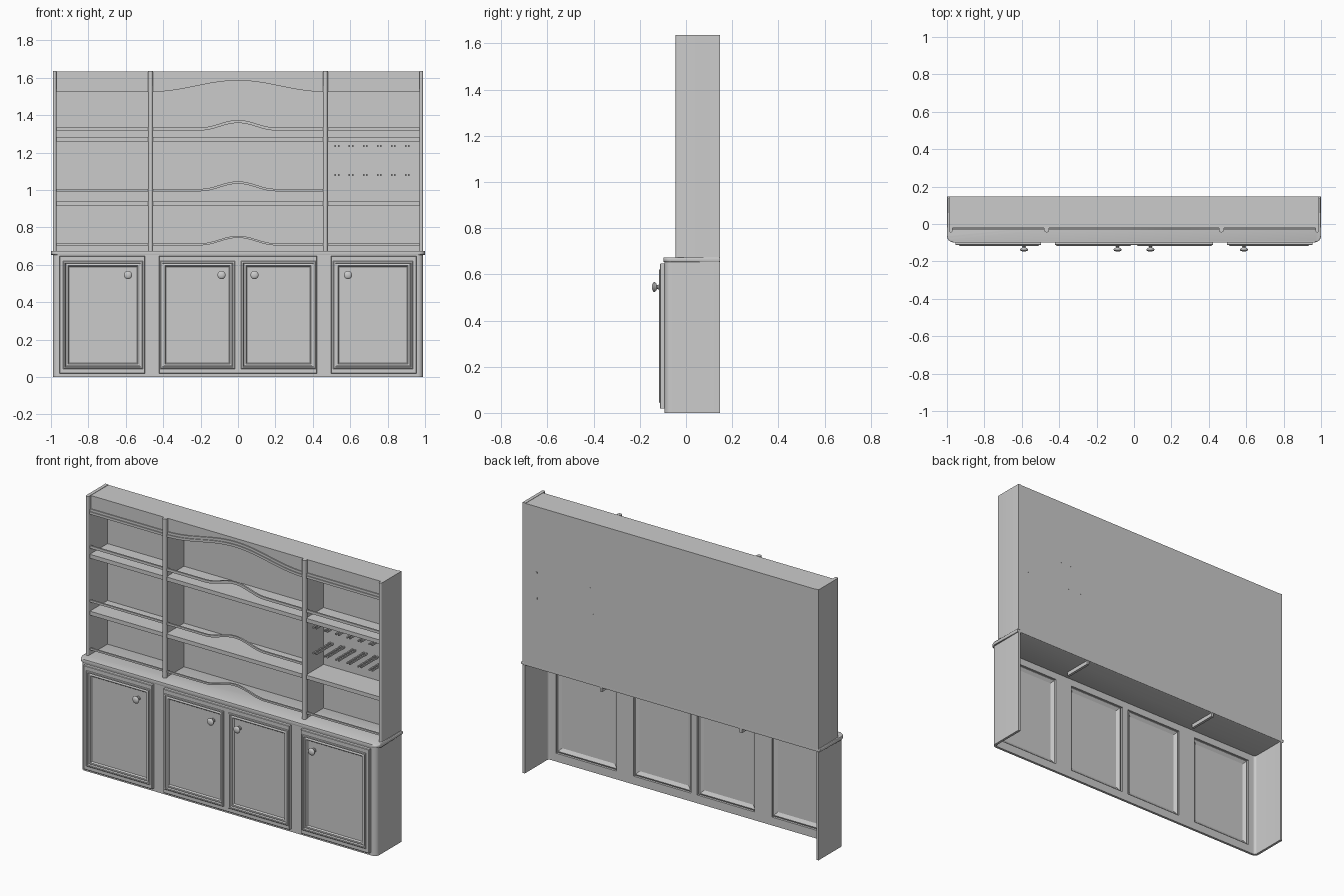
import bpy, bmesh, math

if "Cube" in bpy.data.objects:
    bpy.data.objects.remove(bpy.data.objects["Cube"])


def finish(name, bm, smooth=False):
    bmesh.ops.recalc_face_normals(bm, faces=bm.faces)
    me = bpy.data.meshes.new(name)
    bm.to_mesh(me)
    bm.free()
    ob = bpy.data.objects.new(name, me)
    bpy.context.collection.objects.link(ob)
    if smooth:
        bpy.ops.object.select_all(action='DESELECT')
        bpy.context.view_layer.objects.active = ob
        ob.select_set(True)
        bpy.ops.object.shade_smooth_by_angle(angle=math.radians(35))
    return ob


def prism(name, pts, axis, a, b, smooth=False, bevel=0):
    """Extrude a 2D outline: axis 'z' takes (x, y) points, axis 'y' takes (x, z)."""
    bm = bmesh.new()
    place = (lambda p, t: (p[0], p[1], t)) if axis == 'z' else (lambda p, t: (p[0], t, p[1]))
    lo = [bm.verts.new(place(p, a)) for p in pts]
    hi = [bm.verts.new(place(p, b)) for p in pts]
    n = len(pts)
    caps = [bm.faces.new(lo), bm.faces.new(hi)]
    for i in range(n):
        j = (i + 1) % n
        bm.faces.new((lo[i], lo[j], hi[j], hi[i]))
    if bevel:
        edges = [e for f in caps for e in f.edges]
        bmesh.ops.bevel(bm, geom=edges, offset=bevel, segments=3, profile=0.5, affect='EDGES')
    return finish(name, bm, smooth)


def box(name, x0, x1, y0, y1, z0, z1):
    return prism(name, [(x0, y0), (x1, y0), (x1, y1), (x0, y1)], 'z', z0, z1)


def ring(name, x0, x1, z0, z1, profile, closed):
    """Sweep an (inset, y) profile round a rectangle; open profiles get caps."""
    bm = bmesh.new()
    loops = []
    for d, y in profile:
        loops.append([bm.verts.new((x, y, z)) for x, z in
                      ((x0 + d, z0 + d), (x1 - d, z0 + d), (x1 - d, z1 - d), (x0 + d, z1 - d))])
    pairs = list(zip(loops, loops[1:])) + ([(loops[-1], loops[0])] if closed else [])
    for p, q in pairs:
        for i in range(4):
            j = (i + 1) % 4
            bm.faces.new((p[i], p[j], q[j], q[i]))
    if not closed:
        bm.faces.new(loops[0])
        bm.faces.new(loops[-1])
    return finish(name, bm)


def arc(cx, cy, r, a0, a1, n=8):
    return [(cx + r * math.cos(math.radians(a0 + (a1 - a0) * i / n)),
             cy + r * math.sin(math.radians(a0 + (a1 - a0) * i / n))) for i in range(n + 1)]


def arch(x, z, half, rise):
    return z + (rise * 0.5 * (1 + math.cos(math.pi * x / half)) if abs(x) < half else 0)


def strip(name, x0, x1, z, h, half, rise, y0, y1, n=48):
    """Band of height h whose edges follow the arch curve."""
    xs = [x0 + (x1 - x0) * i / n for i in range(n + 1)]
    low = [(x, arch(x, z, half, rise)) for x in xs]
    return prism(name, low + [(x, q + h) for x, q in reversed(low)], 'y', y0, y1, True)


BACK, FRONT = 0.147, -0.093
DIV, SIDE = 0.467, 0.98

# Base ends with rounded front corners, open at the back
for s in (-1, 1):
    pts = [(0.99, BACK)] + arc(0.96, FRONT + 0.03, 0.03, 0, -90)
    pts += [(0.925, FRONT), (0.925, FRONT + 0.015)]
    pts += arc(0.96, FRONT + 0.03, 0.015, -90, 0) + [(0.975, BACK)]
    prism('base_end', [(s * x, y) for x, y in pts], 'z', 0, 0.655, True)

# Face frame
box('bottom_rail', -0.93, 0.93, FRONT, FRONT + 0.015, 0, 0.05)
box('top_rail', -0.93, 0.93, FRONT, FRONT + 0.015, 0.61, 0.655)
for x0, x1 in ((-0.52, -0.405), (-0.02, 0.02), (0.405, 0.52)):
    box('stile', x0, x1, FRONT, FRONT + 0.015, 0.05, 0.61)

# Door surrounds
surround = [(0, FRONT), (0, -0.110), (0.003, -0.113), (0.026, -0.113), (0.026, FRONT)]
for x0, x1 in ((-0.955, -0.497), (-0.422, 0.422), (0.497, 0.955)):
    ring('door_surround', x0, x1, 0.018, 0.647, surround, True)
box('door_gap_stile', -0.018, 0.018, -0.113, FRONT, 0.04, 0.625)

# Panelled doors
door = [(0.036, -0.100), (0.016, -0.088), (0, -0.095), (0, -0.115), (0.004, -0.118),
        (0.011, -0.118), (0.015, -0.110), (0.021, -0.112), (0.026, -0.112), (0.032, -0.104)]
knob = [(0.012, -0.110), (0.012, -0.118), (0.008, -0.121), (0.008, -0.126), (0.016, -0.129),
        (0.021, -0.134), (0.022, -0.138), (0.018, -0.143), (0.010, -0.1465)]
for s in (-1, 1):
    for cx, w, kx in ((0.722, 0.426, 0.588), (0.216, 0.40, 0.088)):
        ring('door', s * cx - w / 2, s * cx + w / 2, 0.043, 0.621, door, False)
        # Turned knob
        bm = bmesh.new()
        n = 20
        loops = [[bm.verts.new((s * kx + r * math.cos(2 * math.pi * i / n), y,
                                0.545 + r * math.sin(2 * math.pi * i / n))) for i in range(n)]
                 for r, y in knob]
        for p, q in zip(loops, loops[1:]):
            for i in range(n):
                j = (i + 1) % n
                bm.faces.new((p[i], p[j], q[j], q[i]))
        bm.faces.new(loops[0])
        bm.faces.new(loops[-1])
        finish('knob', bm, True)

# Counter with rounded corners and nosing
pts = [(-1, BACK)] + arc(-0.965, -0.063, 0.035, 180, 270) + arc(0.965, -0.063, 0.035, 270, 360) + [(1, BACK)]
prism('counter', pts, 'z', 0.653, 0.674, True, 0.007)

# Upper sides and dividers with rounded front moulding
for s in (-1, 1):
    pts = [(s * SIDE + 0.01, BACK)] + arc(s * SIDE, -0.035, 0.01, 0, -180) + [(s * SIDE - 0.01, BACK)]
    prism('upper_side', pts, 'z', 0.67, 1.636, True)
    box('divider', s * DIV - 0.008, s * DIV + 0.008, -0.03, BACK - 0.002, 0.63, 1.63)
    pts = [(s * DIV + 0.013, -0.022)] + arc(s * DIV, -0.032, 0.013, 0, -180) + [(s * DIV - 0.013, -0.022)]
    prism('divider_moulding', pts, 'z', 0.674, 1.635, True)

# Back panel
box('back_panel', -SIDE, SIDE, 0.139, BACK, 0.655, 1.634)

# Header with arched underside, plus edge mouldings
xs = [-0.97 + 1.94 * i / 96 for i in range(97)]
pts = [(x, arch(x, 1.525, 0.455, 0.06)) for x in xs] + [(0.97, 1.634), (-0.97, 1.634)]
prism('header', pts, 'y', -0.021, 0.146, True)
strip('header_moulding_lower', -0.97, 0.97, 1.525, 0.015, 0.455, 0.06, -0.032, -0.02, 96)
strip('header_moulding_upper', -0.97, 0.97, 1.54, 0.015, 0.455, 0.06, -0.027, -0.02, 96)

# Shelves
for z in (0.914, 1.258):
    box('shelf', -0.97, 0.97, -0.03, 0.146, z, z + 0.024)

# Plate guard rails, arched in the middle bay
bays = ((-0.97, -DIV), (-DIV, DIV), (DIV, 0.97))
for z, h in ((1.318, 0.016), (0.993, 0.013), (0.704, 0.011)):
    for i, (x0, x1) in enumerate(bays):
        if i == 2 and 0.9 < z < 1.1:
            continue
        strip('guard_rail', x0, x1, z, h, 0.2, 0.04, -0.03, -0.02, 64 if i == 1 else 1)

# Rack pegs in the right bay
for z in (1.235, 1.08):
    for i in range(6):
        for dx in (-0.009, 0.009):
            x = 0.53 + 0.075 * i + dx
            box('rack_peg', x - 0.004, x + 0.004, -0.025, 0.1475, z - 0.005, z + 0.005)
